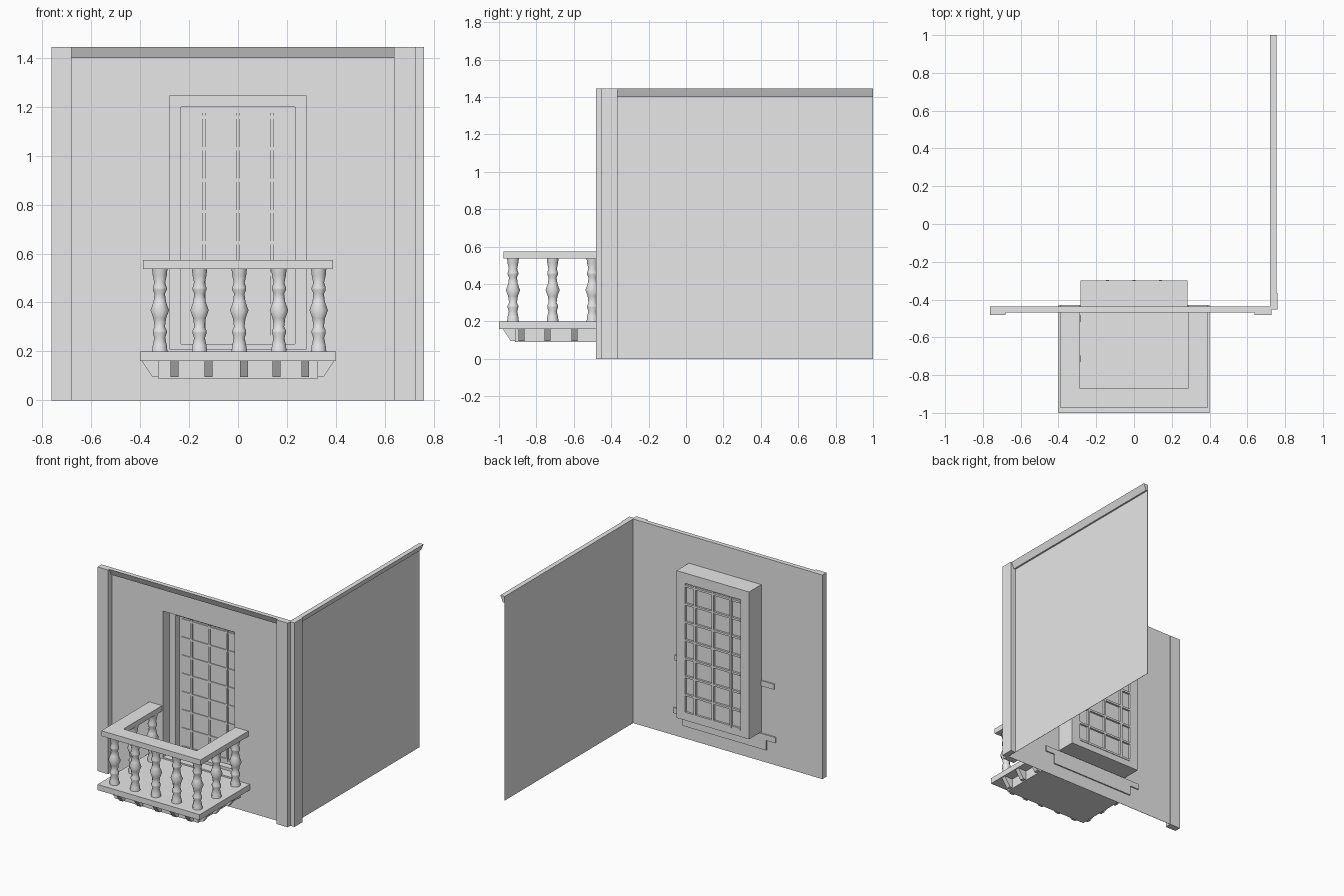
import bpy, bmesh, math
from mathutils import Vector

old = bpy.data.objects.get("Cube")
if old:
    bpy.data.objects.remove(old, do_unlink=True)

# Single plaster colour
plaster = bpy.data.materials.new("light_grey_plaster")
plaster.use_nodes = True
GREY = (0.8, 0.8, 0.8, 1)
plaster.diffuse_color = GREY
plaster.node_tree.nodes["Principled BSDF"].inputs["Base Color"].default_value = GREY


def finish(name, bm):
    bmesh.ops.recalc_face_normals(bm, faces=bm.faces)
    mesh = bpy.data.meshes.new(name)
    bm.to_mesh(mesh)
    bm.free()
    mesh.materials.append(plaster)
    obj = bpy.data.objects.new(name, mesh)
    bpy.context.collection.objects.link(obj)
    return obj


def place(axis, a, b, depth):
    """Put profile point (a, b) at a depth along the extrusion axis."""
    return {"x": (depth, a, b), "y": (a, depth, b), "z": (a, b, depth)}[axis]


def prism(name, axis, points, start, end):
    bm = bmesh.new()
    lo, hi = [[bm.verts.new(place(axis, a, b, d)) for a, b in points] for d in (start, end)]
    bm.faces.new(lo)
    bm.faces.new(hi)
    n = len(points)
    for i in range(n):
        j = (i + 1) % n
        bm.faces.new((lo[i], lo[j], hi[j], hi[i]))
    return finish(name, bm)


def rect(x0, y0, x1, y1):
    return [(x0, y0), (x1, y0), (x1, y1), (x0, y1)]


def box(name, x, y, z):
    return prism(name, "z", rect(x[0], y[0], x[1], y[1]), *z)


def ring(name, outer, inner, start, end):
    """Rectangular frame in the xz plane, extruded along y."""
    bm = bmesh.new()
    loops = [[bm.verts.new((x, d, z)) for x, z in rect(*r)]
             for r, d in ((outer, start), (inner, start), (inner, end), (outer, end))]
    for k in range(4):
        a, b = loops[k], loops[(k + 1) % 4]
        for i in range(4):
            j = (i + 1) % 4
            bm.faces.new((a[i], a[j], b[j], b[i]))
    return finish(name, bm)


# Walls
TOP = 1.445
WALL_Y, WALL_X = -0.437, 0.722
OPENING = (-0.28, 0.21, 0.28, 1.245)
ring("front_wall", (-0.763, 0, WALL_X, TOP), OPENING, WALL_Y - 0.002, WALL_Y)
box("side_wall", (WALL_X - 0.002, WALL_X), (WALL_Y, 1), (0, TOP))

# Corner pilasters
box("pilaster_right", (-0.763, -0.68), (-0.482, WALL_Y + 0.001), (0, TOP))
box("pilaster_left", (0.638, 0.727), (-0.482, WALL_Y), (0, TOP))
box("pilaster_side", (WALL_X, 0.76), (-0.453, -0.365), (0, TOP))

# Sloping cornices under the wall tops
cornice = [(0, 1.4), (0.012, 1.4), (0.032, TOP), (0, TOP)]
prism("front_cornice", "x", [(WALL_Y - a, z) for a, z in cornice], -0.68, 0.638)
prism("side_cornice", "y", [(WALL_X + a, z) for a, z in cornice], -0.365, 1)

# Stepped door recess behind the wall
SHELL = (-0.284, 0.206, 0.284, 1.249)
ring("door_reveal", SHELL, OPENING, WALL_Y, -0.365)
ring("door_frame", SHELL, (-0.234, 0.23, 0.234, 1.2), -0.365, -0.32)
ring("door_sash", SHELL, (-0.216, 0.25, 0.216, 1.176), -0.32, -0.3)
box("door_pane", (-0.217, 0.217), (-0.316, -0.312), (0.249, 1.177))

# Glazing bars
for i in range(3):
    x = (i - 1) * 0.14
    box(f"glazing_bar_upright_{i}", (x - 0.007, x + 0.007), (-0.325, -0.296), (0.25, 1.176))
for i in range(8):
    z = 0.258 + i * 0.1285
    box(f"glazing_bar_level_{i}", (-0.216, 0.216), (-0.322, -0.298), (z - 0.007, z + 0.007))

# Balcony slab, base block and handrail
BACK = -0.428
box("balcony_slab", (-0.4, 0.4), (-1, BACK), (0.16, 0.2))
box("balcony_base", (-0.328, 0.328), (-0.915, BACK), (0.09, 0.16))
rail = [(-0.388, BACK), (-0.388, -0.975), (0.388, -0.975), (0.388, BACK),
        (0.287, BACK), (0.287, -0.872), (-0.287, -0.872), (-0.287, BACK)]
prism("handrail", "z", rail, 0.536, 0.574)

# Sloped brackets around the base
bracket = [(-0.02, 0.16), (0.065, 0.16), (0.022, 0.096), (-0.02, 0.096)]
HALF = 0.016
for i, x in enumerate((-0.26, -0.12, 0.025, 0.157, 0.275)):
    prism(f"front_bracket_{i}", "x", [(-0.915 - a, z) for a, z in bracket], x - HALF, x + HALF)
for side, s in (("left", 1), ("right", -1)):
    for i, y in enumerate((-0.88, -0.74, -0.595)):
        prism(f"{side}_bracket_{i}", "y", [(s * (0.328 + a), z) for a, z in bracket],
              y - HALF, y + HALF)

# Turned balusters: lower half profile mirrored about the bulge
half = [(0.034, 0.2), (0.031, 0.225), (0.024, 0.255), (0.031, 0.275),
        (0.031, 0.285), (0.023, 0.3), (0.028, 0.335), (0.041, 0.368)]
profile = half + [(r, 0.736 - z) for r, z in reversed(half[:-1])]
SIDES = 8


def baluster(name, x, y):
    bm = bmesh.new()
    rings = []
    for r, z in profile:
        angles = [math.tau * (k + 0.5) / SIDES for k in range(SIDES)]
        rings.append([bm.verts.new(Vector((x + r * math.cos(a), y + r * math.sin(a), z)))
                      for a in angles])
    for lo, hi in zip(rings, rings[1:]):
        for k in range(SIDES):
            j = (k + 1) % SIDES
            bm.faces.new((lo[k], lo[j], hi[j], hi[k]))
    bm.faces.new(rings[0])
    bm.faces.new(rings[-1])
    obj = finish(name, bm)
    bpy.ops.object.select_all(action="DESELECT")
    obj.select_set(True)
    bpy.context.view_layer.objects.active = obj
    bpy.ops.object.shade_smooth_by_angle(angle=math.radians(50))


for i in range(5):
    baluster(f"front_baluster_{i}", -0.32 + i * 0.1625, -0.925)
for side, x in (("right", -0.32), ("left", 0.33)):
    for i, y in enumerate((-0.713, -0.5)):
        baluster(f"{side}_baluster_{i}", x, y)
